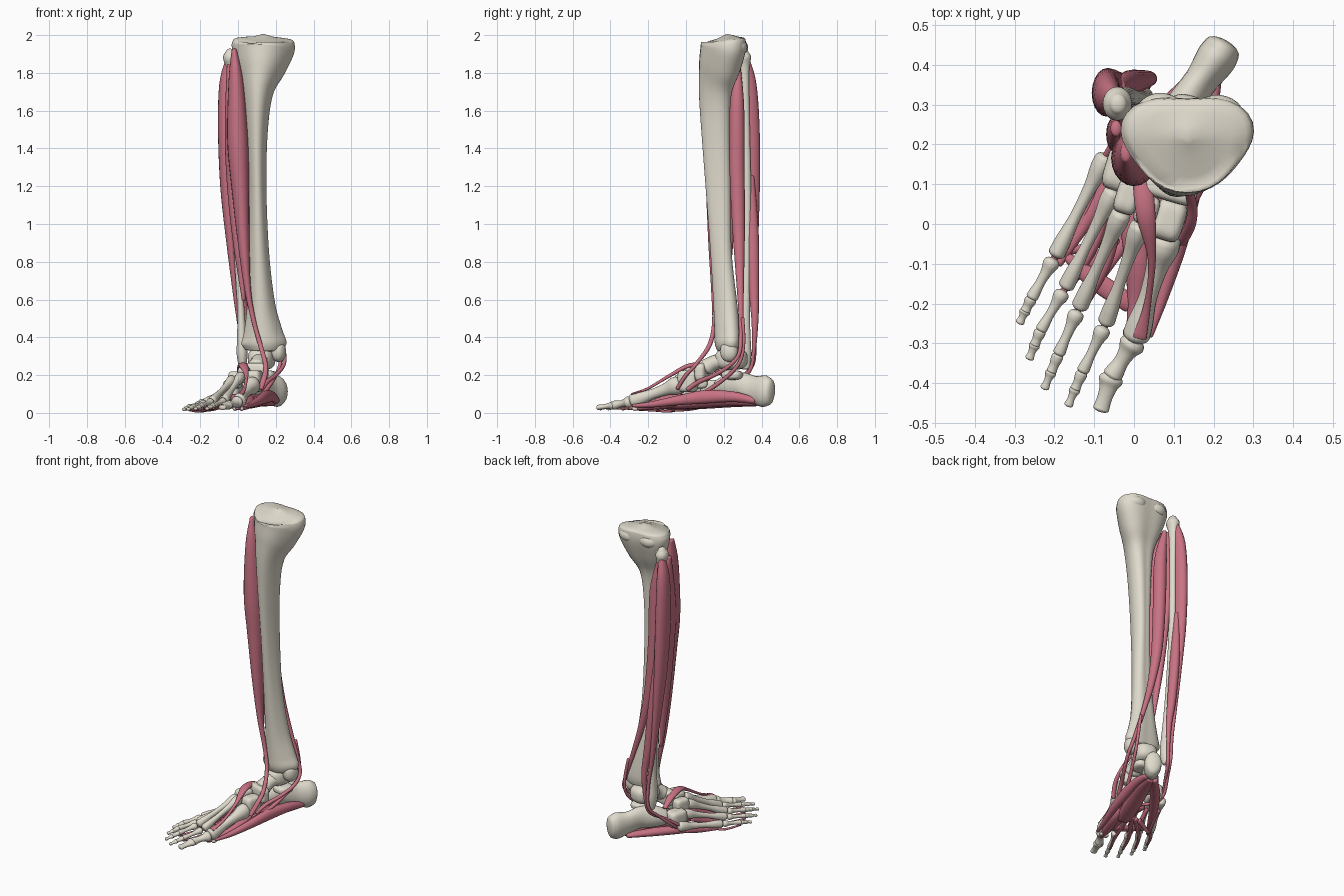
import bpy, bmesh, math
from mathutils import Vector, Matrix


def material(name, rgb):
    m = bpy.data.materials.new(name)
    m.diffuse_color = (*rgb, 1)
    return m


BONE = material("bone", (0.75, 0.71, 0.61))
MUSCLE = material("muscle", (0.58, 0.17, 0.23))


def finish(name, bm, mat):
    bmesh.ops.recalc_face_normals(bm, faces=bm.faces)
    me = bpy.data.meshes.new(name)
    bm.to_mesh(me)
    bm.free()
    for p in me.polygons:
        p.use_smooth = True
    me.materials.append(mat)
    ob = bpy.data.objects.new(name, me)
    bpy.context.collection.objects.link(ob)
    return ob


def spline(rows, steps):
    out = []
    for i in range(len(rows) - 1):
        p1, p2 = rows[i], rows[i + 1]
        p0, p3 = rows[max(i - 1, 0)], rows[min(i + 2, len(rows) - 1)]
        for s in range(steps):
            t = s / steps
            out.append([b + 0.5 * t * (c - a + t * (2*a - 5*b + 4*c - d + t * (3*(b - c) + d - a)))
                        for a, b, c, d in zip(p0, p1, p2, p3)])
    return out + [list(rows[-1])]


def loft(name, rows, mat, cap=0.6, shape=None, sides=20, steps=5):
    """Smooth tube through stations (x, y, z, width radius, depth radius) with rounded ends."""
    rows = [r if len(r) == 5 else (*r, r[3]) for r in rows]
    pts = spline(rows, steps)
    pos = [Vector(p[:3]) for p in pts]
    n = len(pts)
    sections = []
    for i, p in enumerate(pts):
        t = (pos[min(i + 1, n - 1)] - pos[max(i - 1, 0)]).normalized()
        sections.append((pos[i], t, max(p[3], 0.002), max(p[4], 0.002)))

    def end(sec, sign):
        c, t, a, b = sec
        return [(c + t * sign * cap * min(a, b) * math.sin(k), t, a * math.cos(k), b * math.cos(k))
                for k in (0.4, 0.8, 1.2, 1.5)]
    sections = end(sections[0], -1)[::-1] + sections + end(sections[-1], 1)
    bm = bmesh.new()
    rings = []
    for c, t, a, b in sections:
        side = (Vector((1, 0, 0)) - t * t.x).normalized()
        up = t.cross(side)
        ring = []
        for k in range(sides):
            q = 2 * math.pi * k / sides
            f = shape(q) if shape else 1
            ring.append(bm.verts.new(c + (side * math.cos(q) * a + up * math.sin(q) * b) * f))
        rings.append(ring)
    for r, s in zip(rings, rings[1:]):
        for k in range(sides):
            j = (k + 1) % sides
            bm.faces.new((r[k], r[j], s[j], s[k]))
    bm.faces.new(rings[0])
    bm.faces.new(rings[-1])
    return finish(name, bm, mat)


def blob(name, loc, size, turn=-17, tilt=0, p=3.0, mat=BONE):
    """Rounded block for the small ankle bones."""
    bm = bmesh.new()
    bmesh.ops.create_uvsphere(bm, u_segments=28, v_segments=18, radius=1)
    m = (Matrix.Translation(loc) @ Matrix.Rotation(math.radians(turn), 4, 'Z')
         @ Matrix.Rotation(math.radians(tilt), 4, 'X'))
    for v in bm.verts:
        s = sum(abs(c) ** p for c in v.co) ** (1 / p)
        v.co = m @ Vector([c / s * d / 2 for c, d in zip(v.co, size)])
    return finish(name, bm, mat)


def long_bone(name, a, b, r0, rm, r1, flat=1.0):
    """Small shaft bone with flared ends."""
    a, b = Vector(a), Vector(b)
    prof = [(0.03, r0), (0.12, r0), (0.3, rm * 1.2), (0.58, rm), (0.82, r1 * 0.88), (0.95, r1 * 0.95)]
    loft(name, [(*a.lerp(b, t), r, r * flat) for t, r in prof], BONE, cap=0.6, sides=16, steps=4)


# Shin bone: crest at the front, shallow notch at the back
def shin_shape(q):
    return 1 + 0.08 * math.cos(3 * (q - math.pi / 2)) - 0.08 * max(0, -math.sin(q)) ** 8


tibia = loft("tibia", [(.135, .21, 1.972, .155, .122), (.133, .21, 1.93, .163, .124),
                       (.122, .19, 1.83, .13, .114), (.106, .165, 1.7, .08, .09),
                       (.1, .165, 1.5, .057, .078), (.103, .177, 1.2, .046, .068),
                       (.11, .192, .85, .053, .058), (.122, .215, .58, .072, .065),
                       (.133, .226, .43, .1, .07), (.137, .228, .37, .117, .07), (.137, .23, .335, .1, .06)],
             BONE, cap=0.15, shape=shin_shape, sides=36)
# knee end leans: the front edge drops a little and a low spine rises in the middle
for v in tibia.data.vertices:
    if v.co.z > 1.965:
        x, y = v.co.x - .135, v.co.y - .22
        v.co.z += .016 * math.exp(-(x * x + y * y) / .0012) - .012 * max(0, -y / .1)
blob("medial_malleolus", (.215, .228, .325), (.075, .095, .11), p=2.2)
blob("tibial_spine", (.135, .225, 1.978), (.06, .07, .044), p=2)
blob("lateral_condyle", (.062, .24, 1.935), (.15, .18, .1), p=2.2)
blob("medial_condyle", (.205, .235, 1.935), (.15, .18, .1), p=2.2)

# Fibula
loft("fibula", [(-.04, .302, 1.915, .022, .026), (-.042, .302, 1.88, .037, .043), (-.038, .307, 1.81, .023, .028),
                (-.03, .315, 1.6, .018, .021), (-.02, .322, 1.2, .018, .022), (0, .322, .8, .018, .022),
                (.015, .315, .55, .019, .023), (.02, .31, .4, .025, .032), (.022, .31, .31, .029, .036),
                (.024, .315, .24, .018, .024)], BONE)

# Ankle and midfoot bones
loft("calcaneus", [(.222, .442, .112, .047, .072), (.204, .412, .115, .051, .084), (.165, .355, .125, .042, .072),
                   (.12, .29, .145, .046, .07), (.07, .225, .14, .052, .065), (.03, .18, .13, .045, .05)],
     BONE, cap=0.45)
blob("calcaneus_shelf", (.15, .245, .2), (.1, .11, .05))
blob("talus_body", (.125, .24, .285), (.135, .17, .115), p=2.8)
loft("talus_neck", [(.12, .21, .28, .055, .045), (.11, .15, .265, .044, .04), (.1, .115, .245, .05, .045)], BONE)
for name, loc, size in (("navicular", (.088, .088, .215), (.145, .06, .1)),
                        ("medial_cuneiform", (.088, .01, .168), (.078, .105, .115)),
                        ("middle_cuneiform", (.032, .035, .2), (.058, .075, .085)),
                        ("lateral_cuneiform", (-.015, .072, .175), (.06, .095, .09)),
                        ("cuboid", (-.028, .14, .125), (.09, .12, .1))):
    blob(name, loc, size, p=4.5)

# Five rays: base, head, first toe joint, tip, and thickness
rays = [((.08, -.035, .15), (.003, -.29, .06), (-.055, -.382, .04), (-.084, -.468, .028), 1.6),
        ((.016, 0, .195), (-.073, -.255, .065), (-.13, -.372, .04), (-.165, -.456, .022), 1),
        ((-.03, .03, .175), (-.14, -.215, .06), (-.19, -.328, .04), (-.225, -.413, .022), 1),
        ((-.05, .085, .135), (-.175, -.165, .052), (-.235, -.268, .036), (-.263, -.338, .02), .95),
        ((-.07, .17, .09), (-.2, -.085, .045), (-.258, -.187, .032), (-.287, -.248, .018), 1)]
for i, (a, b, c, d, k) in enumerate(rays, 1):
    a, b, c, d = map(Vector, (a, b, c, d))
    long_bone(f"metatarsal_{i}", a, b, .0255 * k, .0145 * k, .023 * k, 1.15)
    long_bone(f"proximal_phalanx_{i}", b.lerp(c, .08), c, .02 * k, .012 * k, .0165 * k, .95)
    if i == 1:
        long_bone("distal_phalanx_1", c.lerp(d, .04), d, .03, .019, .022, .7)
    else:
        m = c.lerp(d, .5)
        long_bone(f"middle_phalanx_{i}", c.lerp(d, .04), m, .015, .012, .014, .9)
        long_bone(f"distal_phalanx_{i}", m.lerp(d, .04), d, .014, .009, .012, .8)
for i, x in enumerate((-.015, .02)):
    blob(f"sesamoid_{i}", (x, -.27, .022), (.025, .035, .022), p=2)


def muscle(name, rows):
    loft(name, rows, MUSCLE)


# Lower leg muscles with their tendons
muscle("tibialis_anterior", [(-.02, .18, 1.92, .014, .025), (-.01, .172, 1.76, .04, .06), (-.001, .165, 1.45, .056, .07),
                             (.012, .165, 1.2, .047, .06), (.03, .16, .9, .031, .042), (.052, .155, .65, .017, .022),
                             (.085, .15, .48, .012), (.118, .125, .36, .012), (.145, .055, .26, .012, .01),
                             (.142, 0, .2, .014, .01), (.12, -.045, .13, .014, .01)])
muscle("toe_extensor", [(-.045, .24, 1.84, .014, .02), (-.048, .225, 1.5, .022, .045), (-.032, .225, 1.2, .026, .04),
                        (-.002, .22, .9, .024, .03), (.03, .21, .6, .01, .012)])
muscle("peroneus_longus", [(-.05, .315, 1.87, .016, .022), (-.066, .325, 1.74, .033, .048), (-.069, .33, 1.5, .037, .06),
                           (-.06, .338, 1.2, .034, .053), (-.04, .345, .92, .024, .038), (-.01, .355, .6, .013, .018),
                           (.015, .362, .4, .01), (.018, .355, .26, .01), (-.015, .29, .185, .009),
                           (-.055, .2, .1, .009), (-.02, .13, .065, .009), (.07, 0, .08, .009)])
muscle("peroneus_brevis", [(-.035, .345, 1.25, .014, .016), (-.015, .353, .95, .026, .032), (.015, .36, .65, .025, .027),
                           (.04, .365, .48, .018, .018), (.04, .358, .32, .01), (.025, .335, .22, .01),
                           (-.025, .25, .16, .009), (-.072, .17, .1, .008)])
muscle("tibialis_posterior", [(.0, .275, 1.82, .012, .016), (.025, .27, 1.62, .036, .038), (.035, .27, 1.3, .036, .04),
                              (.06, .278, 1, .031, .034), (.11, .285, .75, .021, .023), (.17, .29, .55, .014),
                              (.22, .29, .4, .011), (.246, .28, .31, .01), (.24, .23, .25, .01),
                              (.2, .15, .2, .011), (.155, .07, .165, .012), (.125, .01, .125, .012)])
muscle("toe_flexor_tendon", [(.2, .3, .5, .009), (.222, .305, .37, .009), (.225, .285, .27, .009), (.195, .215, .19, .01),
                             (.14, .1, .11, .012), (.09, 0, .07, .013), (.04, -.08, .055, .012)])

# Short muscle on top of the foot
muscle("short_toe_extensor", [(.01, .2, .2, .014, .01), (.02, .12, .242, .024, .014), (.03, .02, .25, .024, .013),
                              (.045, -.09, .195, .01, .009), (.034, -.2, .13, .009, .007), (.014, -.285, .1, .018, .006)])

# Sole muscles
muscle("abductor_hallucis", [(.2, .36, .065, .02, .018), (.18, .25, .085, .026, .028), (.148, .1, .085, .025, .035),
                             (.112, -.05, .065, .022, .025), (.072, -.18, .045, .016, .016), (.04, -.28, .038, .008)])
muscle("short_toe_flexor", [(.175, .36, .05, .025, .015), (.125, .22, .065, .045, .03), (.06, .05, .058, .052, .035),
                            (.01, -.08, .04, .045, .02)])
muscle("small_toe_abductor", [(.155, .37, .05, .02, .015), (.04, .24, .055, .03, .025), (-.055, .11, .045, .026, .023),
                              (-.13, -.01, .032, .016, .014), (-.188, -.1, .025, .009)])
muscle("adductor_oblique", [(-.02, .05, .08, .025, .02), (.01, -.08, .07, .035, .027), (.005, -.19, .045, .022, .02),
                            (-.01, -.27, .035, .01)])
muscle("adductor_transverse", [(-.165, -.085, .045, .012, .01), (-.1, -.14, .045, .024, .012), (-.01, -.2, .04, .024, .012)])
muscle("short_hallux_flexor", [(.065, .02, .075, .02, .018), (.055, -.1, .05, .03, .025), (.022, -.22, .03, .025, .016),
                               (-.005, -.3, .026, .01)])
for i, (a, b, c, d, k) in enumerate(rays):
    a, b, c = Vector(a), Vector(b), Vector(c)
    if i:
        # toe slips, and slim deep muscles between the metatarsals
        s = Vector((.03 - .025 * i, -.04, .045))
        e = b + Vector((0, 0, -.037))
        muscle(f"toe_slip_{i}", [(*s, .016, .012), (*s.lerp(e, .5), .012, .01), (*e, .009, .007),
                                 (*(c + Vector((0, 0, -.018))), .006, .005)])
    if i in (2, 3, 4):
        g, h = a.lerp(b, .2), a.lerp(b, .95)
        drop, inward = Vector((.008, 0, -.035)), Vector((.012, 0, 0))
        muscle(f"interosseous_{i}", [(*(g + drop), .01, .012), (*(g.lerp(h, .45) + drop + inward), .012, .018),
                                     (*(h + drop + inward * .6), .006, .007)])
